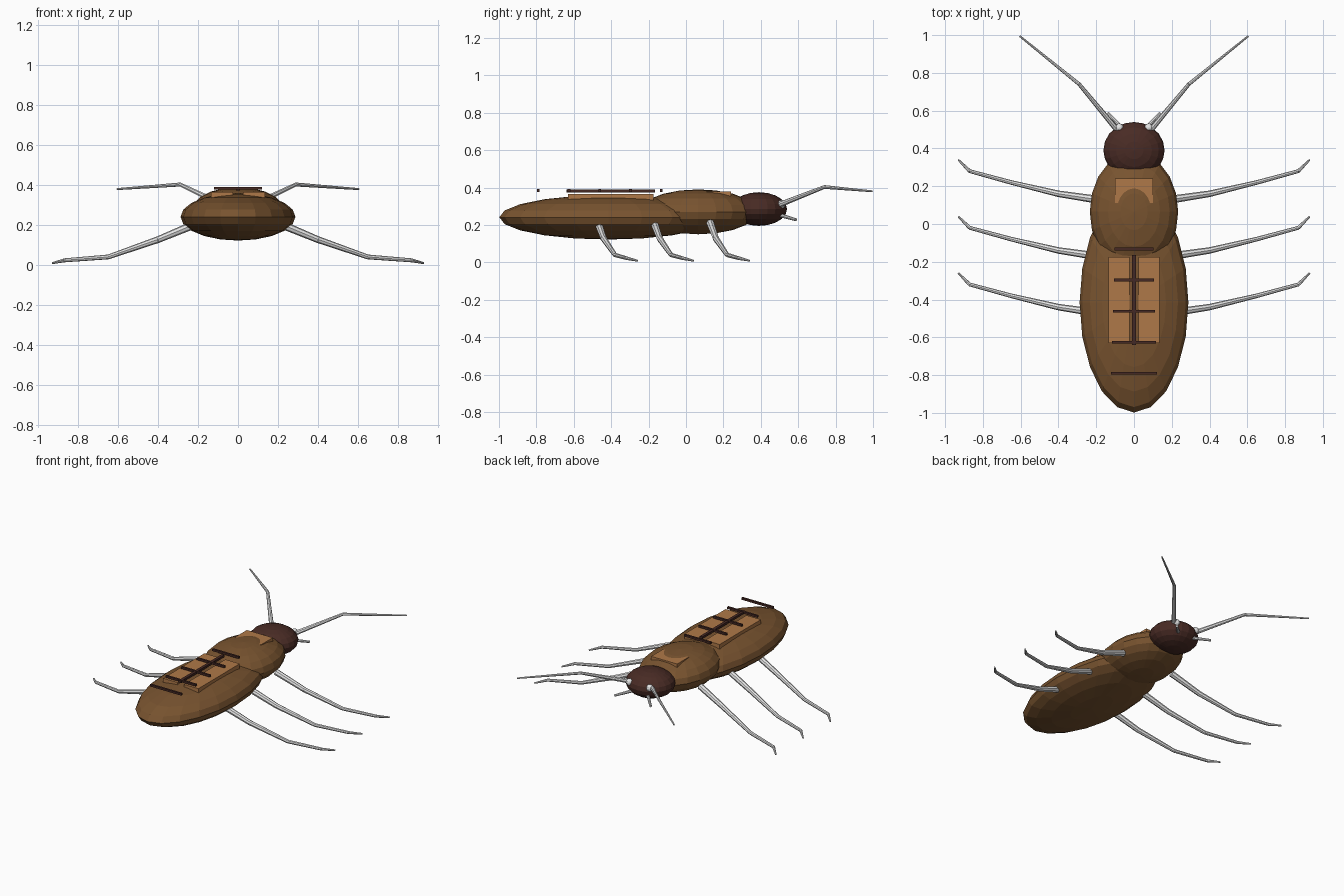
import bpy, math
from mathutils import Vector

if "Cube" in bpy.data.objects:
    bpy.data.objects.remove(bpy.data.objects["Cube"])


def mat(name, rgb):
    m = bpy.data.materials.new(name)
    m.diffuse_color = (*rgb, 1)
    m.use_nodes = True
    m.node_tree.nodes["Principled BSDF"].inputs["Base Color"].default_value = m.diffuse_color
    return m


BROWN = mat("shell brown", (0.19, 0.088, 0.029))
TAN = mat("plate tan", (0.43, 0.19, 0.065))
HEAD = mat("head maroon", (0.066, 0.024, 0.018))
DARK = mat("stripe dark brown", (0.06, 0.022, 0.017))
GREY = mat("limb pale grey", (0.80, 0.80, 0.80))


def finish(name, m):
    o = bpy.context.object
    o.name = name
    o.data.materials.append(m)
    bpy.ops.object.transform_apply(location=False, rotation=False, scale=True)
    return o


def ellipsoid(name, centre, radii, m, seg=20, rings=10):
    bpy.ops.mesh.primitive_uv_sphere_add(segments=seg, ring_count=rings,
                                         radius=1, location=centre)
    bpy.context.object.scale = radii
    return finish(name, m)


def box(name, lo, hi, m):
    lo, hi = Vector(lo), Vector(hi)
    bpy.ops.mesh.primitive_cube_add(size=1, location=(lo + hi) / 2)
    bpy.context.object.scale = hi - lo
    return finish(name, m)


def limb(name, pts, radii):
    # chain of tapered eight-sided segments
    for i in range(len(pts) - 1):
        a, b = Vector(pts[i]), Vector(pts[i + 1])
        d = b - a
        bpy.ops.mesh.primitive_cone_add(vertices=8, radius1=radii[i], radius2=radii[i + 1],
                                        depth=d.length, location=(a + b) / 2,
                                        rotation=d.to_track_quat('Z', 'Y').to_euler())
        finish(f"{name}_segment_{i + 1}", GREY)


# Body
ellipsoid("abdomen", (0, -0.415, 0.241), (0.288, 0.583, 0.119), BROWN)
ellipsoid("thorax", (0, 0.065, 0.27), (0.234, 0.315, 0.12), BROWN)
ellipsoid("head", (0, 0.39, 0.285), (0.162, 0.15, 0.09), HEAD)

# Raised back plates
box("thorax_plate", (-0.1, 0.11, 0.34), (0.1, 0.24, 0.379), TAN)
for s, side in ((1, "right"), (-1, "left")):
    x0, x1 = sorted((s * 0.025, s * 0.136))
    box(f"back_plate_{side}", (x0, -0.63, 0.33), (x1, -0.175, 0.366), TAN)

# Dark spine and cross stripes
box("spine_stripe", (-0.01, -0.64, 0.374), (0.01, -0.165, 0.389), DARK)
for i, hw in enumerate((0.102, 0.106, 0.111, 0.116, 0.121)):
    y = -0.132 - 0.1645 * i
    box(f"cross_stripe_{i + 1}", (-hw, y - 0.007, 0.377), (hw, y + 0.007, 0.391), DARK)

# Paired limbs
LEG = [(0.20, 0.13, 0.21), (0.40, 0.16, 0.127), (0.65, 0.22, 0.040),
       (0.87, 0.28, 0.023), (0.93, 0.34, 0.009)]
for s, side in ((1, "right"), (-1, "left")):
    for row, dy in (("front", 0), ("middle", -0.30), ("rear", -0.60)):
        limb(f"{row}_leg_{side}", [(s * x, y + dy, z) for x, y, z in LEG],
             (0.021, 0.017, 0.012, 0.010, 0.005))
    ellipsoid(f"antenna_base_{side}", (s * 0.078, 0.51, 0.31), (0.023,) * 3, GREY, 10, 6)
    limb(f"antenna_{side}", [(s * 0.095, 0.505, 0.31), (s * 0.29, 0.74, 0.403),
                             (s * 0.605, 0.995, 0.38)], (0.015, 0.010, 0.005))
    limb(f"mouth_feeler_{side}", [(s * 0.055, 0.50, 0.253), (s * 0.14, 0.588, 0.228)],
         (0.011, 0.008))
